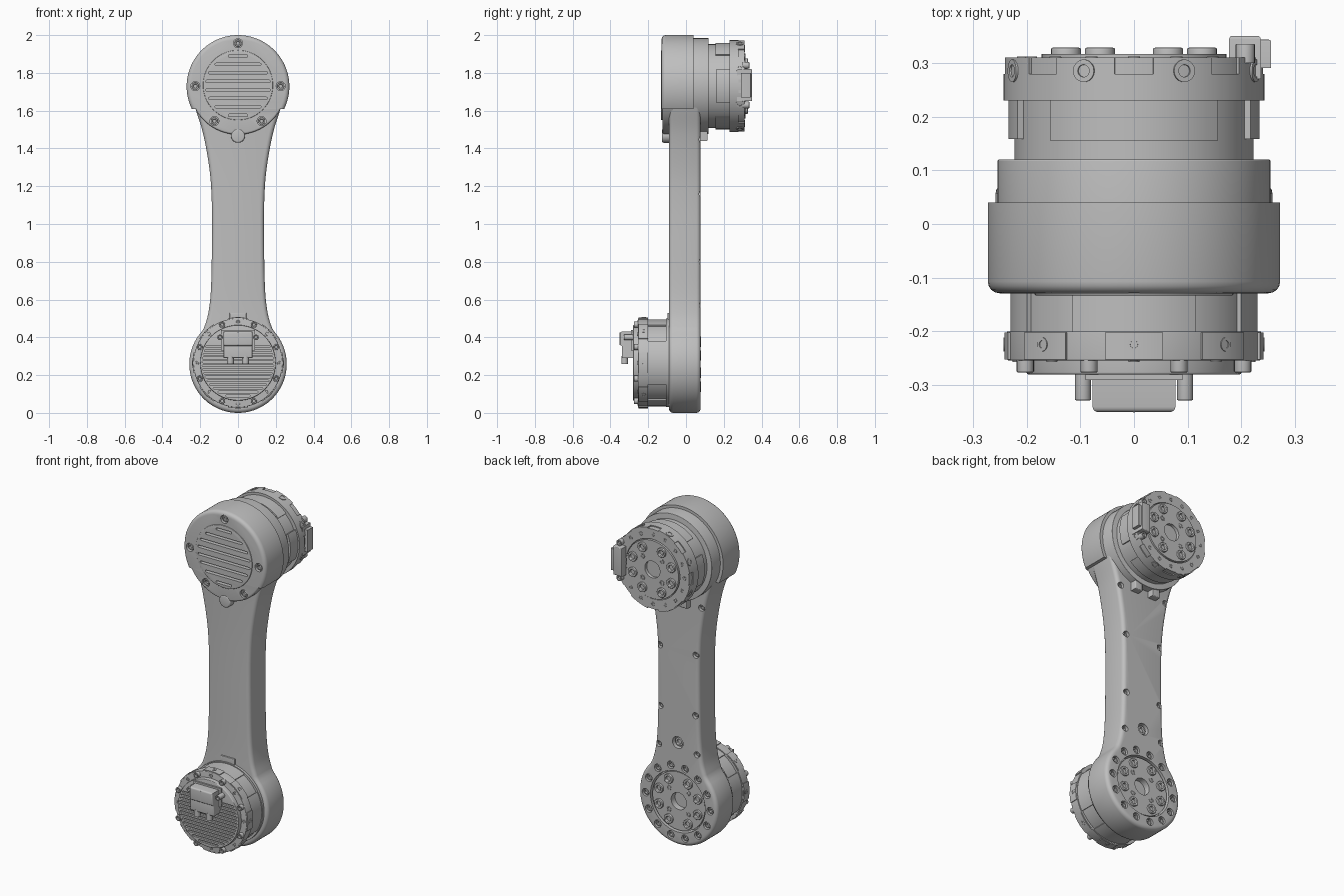
import bpy, bmesh
from math import sin, cos, pi, radians, degrees, asin, sqrt
from mathutils import Matrix, Vector

if "Cube" in bpy.data.objects:
    bpy.data.objects.remove(bpy.data.objects["Cube"], do_unlink=True)

grey = bpy.data.materials.new("machined grey")
grey.use_nodes = True
GREY = (0.52, 0.52, 0.52, 1)
grey.diffuse_color = GREY
grey.node_tree.nodes["Principled BSDF"].inputs["Base Color"].default_value = GREY

LOW, TOP, FC = 0.258, 1.73, 0.265   # heights of the foot bulb, head axis and foot drive


def arc(r, a0=0, a1=360, cx=0, cz=0, n=64):
    full = a1 - a0 == 360
    steps = n if full else n + 1
    return [(cx + r * cos(radians(a0 + (a1 - a0) * i / n)),
             cz + r * sin(radians(a0 + (a1 - a0) * i / n))) for i in range(steps)]


def circle(r, x, z, n=20):
    return arc(r, 0, 360, x, z, n)


def sector(r0, r1, a0, a1, cz, n=14):
    return arc(r1, a0, a1, 0, cz, n) + arc(r0, a0, a1, 0, cz, n)[::-1]


def rect(x0, x1, z0, z1):
    return [(x0, z0), (x1, z0), (x1, z1), (x0, z1)]


def capsule(x, z, half, r):
    return arc(r, -90, 90, x + half, z, 6) + arc(r, 90, 270, x - half, z, 6)


def add_prism(bm, pts, y0, y1, bevel=0, base_bevel=0, hole=0, depth=0, keep=None, mat=None):
    """Extrude an x-z outline from y0 to y1; optional bevels and a recess in the tip."""
    part = bmesh.new()
    base = part.faces.new([part.verts.new((x, y0, z)) for x, z in pts])
    res = bmesh.ops.extrude_face_region(part, geom=[base], use_keep_orig=True)
    tip = [f for f in res["geom"] if isinstance(f, bmesh.types.BMFace)][0]
    for v in tip.verts:
        v.co.y = y1
    bmesh.ops.recalc_face_normals(part, faces=part.faces)
    if hole:
        bmesh.ops.inset_individual(part, faces=[tip], thickness=hole)
        bmesh.ops.inset_individual(part, faces=[tip], thickness=0.001, depth=-depth)
    for width, y in ((bevel, y1), (base_bevel, y0)):
        if width:
            edges = [e for e in part.edges if len(e.link_faces) == 2
                     and all(abs(v.co.y - y) < 1e-5 for v in e.verts)
                     and any(abs(f.normal.y) < 0.1 for f in e.link_faces)
                     and (keep is None or keep(e))]
            bmesh.ops.bevel(part, geom=edges, offset=width, segments=4, profile=0.5, affect='EDGES')
    if mat:
        bmesh.ops.transform(part, matrix=mat, verts=part.verts)
    bmesh.ops.recalc_face_normals(part, faces=part.faces)
    tmp = bpy.data.meshes.new("tmp")
    part.to_mesh(tmp)
    part.free()
    bm.from_mesh(tmp)
    bpy.data.meshes.remove(tmp)


def smooth(ob):
    bpy.ops.object.select_all(action='DESELECT')
    ob.select_set(True)
    bpy.context.view_layer.objects.active = ob
    bpy.ops.object.shade_smooth_by_angle(angle=radians(30))


def build(name, *prisms):
    """Each prism is (points, y0, y1, options)."""
    bm = bmesh.new()
    for p in prisms:
        add_prism(bm, *p[:3], **(p[3] if len(p) > 3 else {}))
    mesh = bpy.data.meshes.new(name)
    bm.to_mesh(mesh)
    bm.free()
    mesh.materials.append(grey)
    ob = bpy.data.objects.new(name, mesh)
    bpy.context.collection.objects.link(ob)
    smooth(ob)
    return ob


def cut(cutter, *targets):
    cutter.hide_render = True
    for ob in targets:
        mod = ob.modifiers.new("cut", 'BOOLEAN')
        mod.operation, mod.object, mod.solver = 'DIFFERENCE', cutter, 'EXACT'
        bpy.context.view_layer.objects.active = ob
        bpy.ops.object.modifier_apply(modifier=mod.name)
        smooth(ob)
    bpy.data.objects.remove(cutter, do_unlink=True)


def ring(r, angles, cz):
    return [(r * cos(radians(a)), cz + r * sin(radians(a))) for a in angles]


def bolts(name, places, r, y0, y1, depth=0.01):
    build(name, *[(circle(r, x, z, 18), y0, y1,
                   dict(hole=r * 0.45, depth=depth, bevel=r * 0.12)) for x, z in places])


def radial_bolts(name, angles, cz, y, r, r0, r1):
    """Bolts on a flange rim, pointing outwards."""
    parts = []
    for a in map(radians, angles):
        mat = Matrix(((-sin(a), cos(a), 0, 0), (0, 0, 1, 0), (cos(a), sin(a), 0, cz), (0, 0, 0, 1)))
        parts.append((circle(r, 0, y, 18), r0, r1, dict(hole=r * 0.45, depth=0.01, mat=mat)))
    build(name, *parts)


def spline(p, n=8):
    out = []
    for i in range(1, len(p) - 2):
        a, b, c, d = (Vector(q) for q in p[i - 1:i + 3])
        for k in range(n):
            t = k / n
            out.append(tuple(0.5 * (2 * b + (c - a) * t + (2 * a - 5 * b + 4 * c - d) * t * t
                                    + (3 * b - a - 3 * c + d) * t ** 3)))
    return out + [tuple(p[-2])]


EIGHT = [22.5 + 45 * i for i in range(8)]
PAIRS = [s + q for q in (0, 180) for s in (20, 62, 118, 160)]

# Arm: bulb at the foot, waist, bulb at the head, with rear screw pockets and output seat
side = spline([(0.2, 0.4), (0.18, 0.45), (0.157, 0.53), (0.143, 0.66), (0.138, 0.9), (0.139, 1.12),
               (0.151, 1.29), (0.184, 1.475), (0.225, 1.61), (0.25, 1.7)])
right = arc(0.258, -90, 42, 0, LOW, 28) + side + arc(0.25, -16, 90, 0, TOP, 22)
outline = right + [(-x, z) for x, z in right[-2:0:-1]]
arm = build("arm", (outline, -0.09, 0.077, dict(bevel=0.022, base_bevel=0.022)))
edge_spots = [(s * x, z) for s in (-1, 1) for x, z in ((0.125, 0.57), (0.115, 0.8), (0.117, 1.16), (0.155, 1.45))]
rim_spots = ring(0.212, [i * 360 / 14 for i in range(14)], LOW)
cut(build("arm_cutter", (circle(0.035, 0, 0.61, 24), 0.1, 0.05), (circle(0.18, 0, LOW, 64), 0.1, 0.03),
          *[(circle(0.018, x, z), 0.1, 0.055) for x, z in edge_spots],
          *[(circle(0.022, x, z), 0.1, 0.055) for x, z in rim_spots]), arm)
bolts("arm_plug", [(0, 0.61)], 0.026, 0.04, 0.066)
bolts("arm_screws", edge_spots, 0.014, 0.04, 0.064)
bolts("foot_rear_bolts", rim_spots, 0.017, 0.04, 0.07)

# Head cover, lower skirt with tab, and round vent plate with slots
R = 0.272
up = degrees(asin((1.61 - TOP) / R))
cover = build("head_cover", (arc(R, up, 180 - up, 0, TOP - 0.002, 64), 0.04, -0.129,
                             dict(bevel=0.022, keep=lambda e: max(v.co.z for v in e.verts) > 1.62)))
skirt = build("cover_skirt", (arc(0.256, 180 - up, 360 + up, 0, TOP, 40), -0.07, -0.125, dict(bevel=0.01)))
build("skirt_tab", (circle(0.037, 0, 1.467, 24), -0.07, -0.127, dict(bevel=0.008)))
plate = build("vent_plate", (circle(0.185, 0, 1.735, 64), -0.1, -0.133, dict(bevel=0.003)))
slots = [(capsule(0, 1.89 - 0.045 * i, w, 0.0065), -0.2, -0.11)
         for i, w in enumerate((0.045, 0.115, 0.15, 0.165, 0.165, 0.15, 0.115, 0.045))]
cut(build("slot_cutter", *slots), cover, skirt, plate)
cover_spots = [(0, 1.957), (0.226, 1.73), (-0.226, 1.73), (0.125, 1.545), (-0.125, 1.545)]
cut(build("cover_cutter", *[(circle(0.024, x, z), -0.2, -0.108) for x, z in cover_spots]), cover, skirt)
bolts("cover_screws", cover_spots, 0.019, -0.08, -0.12)

# Head joint: collar, drive body, pads, flange
build("head_collar", (circle(0.254, 0, TOP, 64), 0, 0.12, dict(bevel=0.003)))
build("head_drive", (circle(0.222, 0, TOP, 64), 0.1, 0.26))
build("head_pads", *[(sector(0.2, 0.234, a - 22, a + 22, TOP), 0.158, 0.235) for a in (0, 180)],
      *[(sector(0.2, 0.229, a - 43, a + 43, TOP), 0.155, 0.235) for a in (90, 270)])
build("head_flange", (circle(0.243, 0, TOP, 64), 0.23, 0.279),
      (circle(0.237, 0, TOP, 64), 0.279, 0.31, dict(hole=0.06, depth=0.012)))
build("flange_teeth", *[(sector(0.22, 0.243, a - 14, a + 14, TOP), 0.275, 0.31) for a in EIGHT])
radial_bolts("flange_side_screws", EIGHT, TOP, 0.285, 0.021, 0.225, 0.246)


def output_disc(name, cz, y):
    """Output disc with centre bore, ring of bolts and small dowels."""
    build(name, (circle(0.172, 0, cz, 64), y - 0.04, y + 0.006, dict(hole=0.122, depth=0.035)))
    bolts(name + "_bolts", ring(0.135, PAIRS, cz), 0.028, y - 0.01, y + 0.018, 0.014)
    bolts(name + "_dowels", ring(0.09, [45 + 90 * i for i in range(4)], cz), 0.014, y - 0.01, y + 0.009)


output_disc("head_output", TOP, 0.31)
output_disc("foot_output", LOW, 0.062)
bolts("head_rim_screws", ring(0.207, [i * 22.5 for i in range(16)], TOP), 0.011, 0.29, 0.312)

# Head side connector and cable clips
build("head_connector", (rect(0.177, 0.236, 1.65, 1.82), 0.27, 0.35, dict(bevel=0.006)),
      (rect(0.22, 0.255, 1.67, 1.80), 0.29, 0.343, dict(bevel=0.004)))
bolts("connector_posts", [(0.207, 1.63), (0.207, 1.84)], 0.018, 0.3, 0.335)
build("head_clips", *[(rect(x - 0.025, x + 0.025, 1.44, 1.5), 0.06, 0.115, dict(bevel=0.006)) for x in (-0.06, 0.06)])

# Foot joint: drive body, pads and flange towards the front
build("foot_collar", (circle(0.235, 0, FC, 64), -0.05, -0.105))
build("foot_drive", (circle(0.222, 0, FC, 64), -0.06, -0.24))
build("foot_pads", *[(sector(0.2, 0.23, a - 30, a + 30, FC), -0.1, -0.201) for a in (0, 90, 180, 270)])
build("foot_flange", (circle(0.236, 0, FC, 64), -0.2, -0.254, dict(bevel=0.003)))
build("foot_flange_lugs", *[(sector(0.21, 0.241, a - 13, a + 13, FC), -0.202, -0.252) for a in range(0, 360, 45)])
radial_bolts("foot_flange_side_screws", range(0, 360, 45), FC, -0.224, 0.013, 0.225, 0.2425)
bolts("foot_flange_bolts", ring(0.219, EIGHT, FC), 0.016, -0.24, -0.276)
bolts("foot_rim_screws", ring(0.216, range(0, 360, 45), FC), 0.01, -0.24, -0.257)
build("foot_top_tab", (rect(-0.045, 0.045, 0.48, 0.53), -0.08, -0.097, dict(bevel=0.004)))

# Foot end cap with cooling grooves
cap = build("foot_cap", (circle(0.2, 0, FC, 64), -0.24, -0.28, dict(bevel=0.004)))
grooves = [0.35 - 0.02 * i for i in range(14)]
cut(build("groove_cutter", *[(capsule(0, z, sqrt(0.185 ** 2 - (z - FC) ** 2), 0.005), -0.3, -0.268)
                             for z in grooves]), cap)

# Foot connector block, posts and plugs
build("foot_connector", (rect(-0.077, 0.077, 0.355, 0.43), -0.27, -0.35, dict(bevel=0.01)),
      (rect(-0.077, 0.077, 0.29, 0.36), -0.27, -0.34, dict(bevel=0.006)),
      (rect(-0.09, 0.09, 0.33, 0.44), -0.27, -0.29),
      (rect(-0.002, 0.002, 0.36, 0.425), -0.34, -0.351))
bolts("foot_connector_posts", [(-0.095, 0.4), (0.095, 0.4)], 0.015, -0.27, -0.328)
build("foot_plugs", *[(circle(0.018, x, 0.325, 18), 0.258, 0.3, dict(mat=Matrix.Rotation(pi / 2, 4, 'X')))
                      for x in (-0.04, 0.04)])
